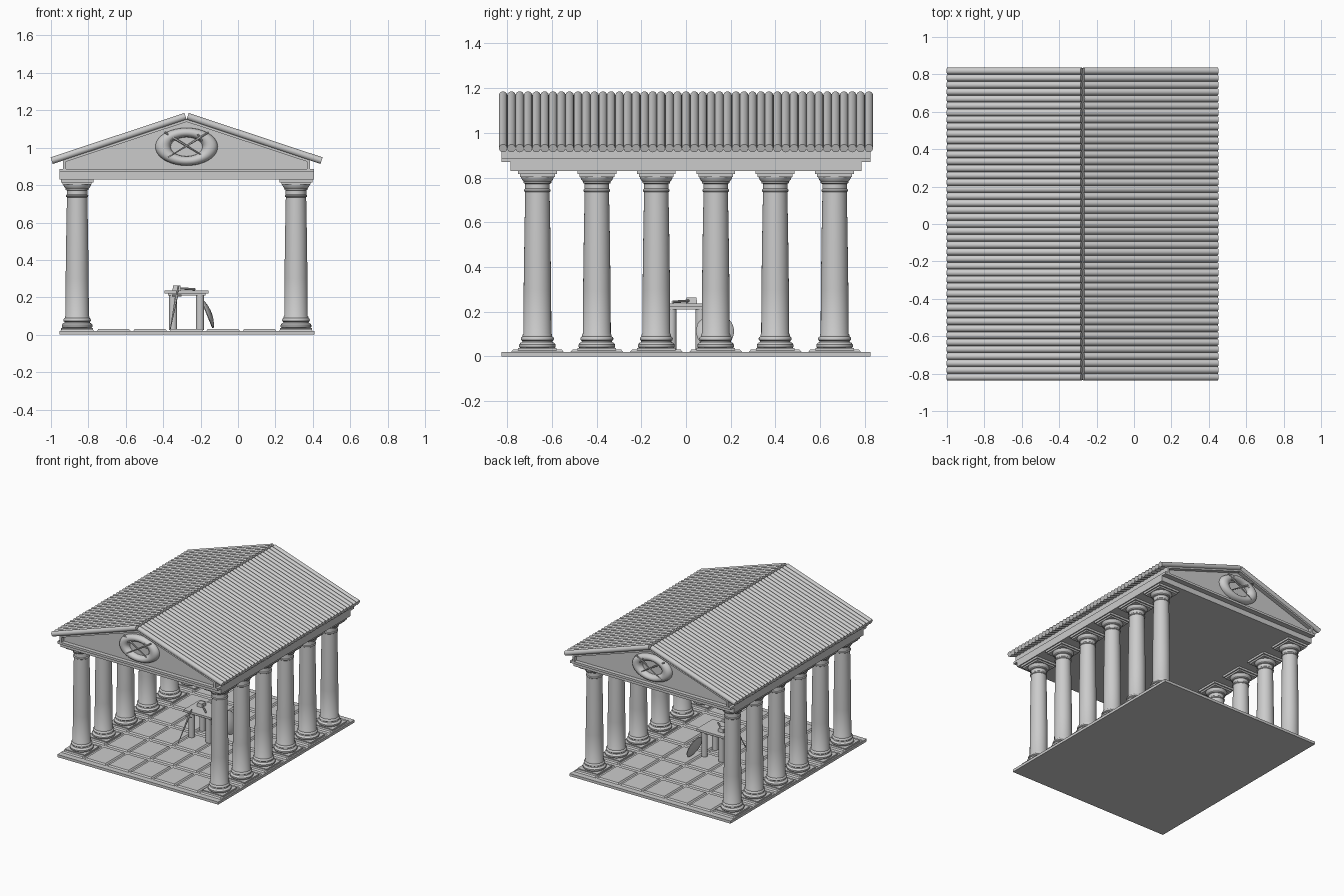
import bpy, bmesh, math
from mathutils import Vector, Matrix

if "Cube" in bpy.data.objects:
    bpy.data.objects.remove(bpy.data.objects["Cube"])

CX = -0.275          # temple axis in x


def finish(bm, name, smooth=False):
    bmesh.ops.recalc_face_normals(bm, faces=bm.faces)
    me = bpy.data.meshes.new(name)
    bm.to_mesh(me)
    bm.free()
    ob = bpy.data.objects.new(name, me)
    bpy.context.collection.objects.link(ob)
    if smooth:
        bpy.ops.object.select_all(action='DESELECT')
        ob.select_set(True)
        bpy.context.view_layer.objects.active = ob
        bpy.ops.object.shade_smooth_by_angle(angle=math.radians(35))
    return ob


def add_box(bm, x0, x1, y0, y1, z0, z1, taper=0.0):
    """Box with an optionally smaller top face."""
    v = bmesh.ops.create_cube(bm, size=1)['verts']
    for p in v:
        t = taper if p.co.z > 0 else 0
        p.co = ((x0 + t if p.co.x < 0 else x1 - t),
                (y0 + t if p.co.y < 0 else y1 - t),
                (z0 if p.co.z < 0 else z1))


def add_rod(bm, a, b, r1, r2=None, seg=16):
    """Cylinder or cone between two points."""
    a, b = Vector(a), Vector(b)
    d = b - a
    m = Matrix.Translation((a + b) / 2) @ d.to_track_quat('Z', 'Y').to_matrix().to_4x4()
    bmesh.ops.create_cone(bm, cap_ends=True, segments=seg, radius1=r1,
                          radius2=r1 if r2 is None else r2, depth=d.length, matrix=m)


def add_lathe(bm, profile, matrix, seg=32):
    rings = []
    for r, z in profile:
        rings.append([bm.verts.new(matrix @ Vector((r * math.cos(2 * math.pi * i / seg),
                      r * math.sin(2 * math.pi * i / seg), z))) for i in range(seg)])
    for a, b in zip(rings, rings[1:]):
        for i in range(seg):
            j = (i + 1) % seg
            bm.faces.new((a[i], a[j], b[j], b[i]))
    bm.faces.new(rings[0][::-1])
    bm.faces.new(rings[-1])


def add_prism(bm, pts, y0, y1):
    """Extrude an x-z outline along y."""
    f = bm.faces.new([bm.verts.new((x, y0, z)) for x, z in pts])
    ext = bmesh.ops.extrude_face_region(bm, geom=[f])['geom']
    bmesh.ops.translate(bm, vec=(0, y1 - y0, 0),
                        verts=[g for g in ext if isinstance(g, bmesh.types.BMVert)])


# Floor slab and bevelled paving
bm = bmesh.new()
add_box(bm, -0.955, 0.41, -0.825, 0.825, 0, 0.02)
finish(bm, "floor_slab")
bm = bmesh.new()
for i in range(7):
    for j in range(6):
        x, y = CX + (i - 3) * 0.195, (j - 2.5) * 0.266
        add_box(bm, x - 0.09, x + 0.09, y - 0.117, y + 0.117, 0.02, 0.03, 0.008)
finish(bm, "floor_tiles")

# Columns: two rows of six
profile = [(0.076, 0.035), (0.082, 0.042), (0.082, 0.052), (0.076, 0.06), (0.069, 0.063),
           (0.067, 0.068), (0.073, 0.073), (0.074, 0.08), (0.071, 0.086), (0.066, 0.089),
           (0.066, 0.096), (0.0625, 0.102), (0.0615, 0.3), (0.058, 0.55), (0.0545, 0.735),
           (0.059, 0.738), (0.06, 0.745), (0.055, 0.75), (0.055, 0.772), (0.062, 0.775),
           (0.062, 0.782), (0.069, 0.79), (0.074, 0.802), (0.074, 0.81)]
for side, x in (("left", CX - 0.585), ("right", CX + 0.585)):
    for k in range(6):
        y = (k - 2.5) * 0.266
        bm = bmesh.new()
        add_lathe(bm, profile, Matrix.Translation((x, y, 0)))
        add_box(bm, x - 0.086, x + 0.086, y - 0.086, y + 0.086, 0.02, 0.036)
        add_box(bm, x - 0.078, x + 0.078, y - 0.078, y + 0.078, 0.803, 0.817)
        add_box(bm, x - 0.087, x + 0.087, y - 0.087, y + 0.087, 0.815, 0.83)
        finish(bm, f"{side}_column_{k + 1}", True)

# Entablature beam and projecting cornice
bm = bmesh.new()
add_box(bm, -0.955, 0.405, -0.785, 0.785, 0.83, 0.872)
add_box(bm, -0.955, 0.405, -0.825, 0.825, 0.87, 0.887)
finish(bm, "entablature")

# Gable body with set-back triangular faces
bm = bmesh.new()
add_prism(bm, [(-0.935, 0.885), (0.385, 0.885), (0.385, 0.937), (CX, 1.155), (-0.935, 0.937)],
          -0.795, 0.795)
finish(bm, "gable_body")

# Raking corner pieces that close the gable ends under the roof
bm = bmesh.new()
for s in (-1, 1):
    for e in (-1, 1):
        pts = [(CX + s * x, z) for x, z in
               ((0.0, 1.155), (0.66, 0.937), (0.66, 0.885), (0.645, 0.885), (0.645, 0.925), (0.0, 1.138))]
        add_prism(bm, pts, e * 0.79, e * 0.825)
finish(bm, "gable_trim")

# Roof: round tiles running down each slope
R, N = 0.0186, 45
ang = math.atan2(0.24, 0.725)
for side, s in (("left", -1), ("right", 1)):
    bm = bmesh.new()
    down = Vector((s * math.cos(ang), 0, -math.sin(ang)))
    up = Vector((s * math.sin(ang), 0, math.cos(ang)))
    for i in range(N):
        start = Vector((CX, (i - (N - 1) / 2) * 2 * R, 1.15)) + up * R
        add_rod(bm, start, start + down * 0.754, R, seg=20)
    finish(bm, f"{side}_roof_tiles", True)

# Wreath and crossed swords on both gables
for end, e in (("front", -1), ("back", 1)):
    bm = bmesh.new()
    nu, nv = 48, 16
    grid = []
    for i in range(nu):
        u = 2 * math.pi * i / nu
        ring = []
        for j in range(nv):
            v = 2 * math.pi * j / nv
            ring.append(bm.verts.new((CX + math.cos(u) * (0.126 + 0.041 * math.cos(v)),
                                      e * (0.795 + 0.036 * math.sin(v)),
                                      1.005 + math.sin(u) * (0.076 + 0.025 * math.cos(v)))))
        grid.append(ring)
    for i in range(nu):
        for j in range(nv):
            a, b, k = grid[i], grid[(i + 1) % nu], (j + 1) % nv
            bm.faces.new((a[j], b[j], b[k], a[k]))
    finish(bm, f"{end}_wreath", True)
    bm = bmesh.new()
    for s in (-1, 1):
        y = e * (0.826 + 0.004 * s)
        hilt, tip = Vector((CX + s * 0.118, y, 1.083)), Vector((CX - s * 0.1, y, 0.948))
        d = (tip - hilt).normalized()
        n = Vector((-d.z, 0, d.x))
        guard = hilt + d * 0.055
        add_rod(bm, hilt, guard, 0.005, seg=8)
        add_rod(bm, guard - n * 0.022, guard + n * 0.022, 0.005, seg=8)
        add_rod(bm, guard, tip, 0.007, 0.002, seg=6)
    finish(bm, f"{end}_crossed_swords")

# Table with four round legs
bm = bmesh.new()
add_box(bm, CX - 0.118, CX + 0.118, -0.1, 0.1, 0.22, 0.236)
add_box(bm, CX - 0.1, CX + 0.1, -0.085, 0.085, 0.21, 0.222)
finish(bm, "table_top")
bm = bmesh.new()
for sx in (-1, 1):
    for sy in (-1, 1):
        x, y = CX + sx * 0.072, sy * 0.065
        add_rod(bm, (x, y, 0.025), (x, y, 0.215), 0.022, seg=24)
finish(bm, "table_legs", True)

# Hammer lying on the table
bm = bmesh.new()
add_box(bm, -0.35, -0.305, 0.0, 0.05, 0.236, 0.262, 0.003)
add_rod(bm, (-0.325, 0.025, 0.249), (-0.23, -0.06, 0.243), 0.006, seg=10)
finish(bm, "hammer")

# Sword leaning on the front of the table
bm = bmesh.new()
tip, top = Vector((-0.362, -0.208, 0.03)), Vector((-0.318, -0.105, 0.262))
d = (top - tip).normalized()
guard = tip + d * 0.2
add_rod(bm, guard, tip, 0.008, 0.002, seg=6)
add_rod(bm, guard, top, 0.005, seg=8)
add_rod(bm, guard - Vector((0.025, 0, 0)), guard + Vector((0.025, 0, 0)), 0.005, seg=8)
finish(bm, "leaning_sword")

# Round domed shield leaning on the right side of the table
bm = bmesh.new()
m = Matrix.Translation((-0.165, 0.13, 0.112)) @ Matrix.Rotation(math.radians(68), 4, 'Y')
add_lathe(bm, [(0.078, -0.004), (0.085, 0), (0.08, 0.006), (0.06, 0.015), (0.035, 0.021), (0.01, 0.024)], m)
finish(bm, "shield", True)
